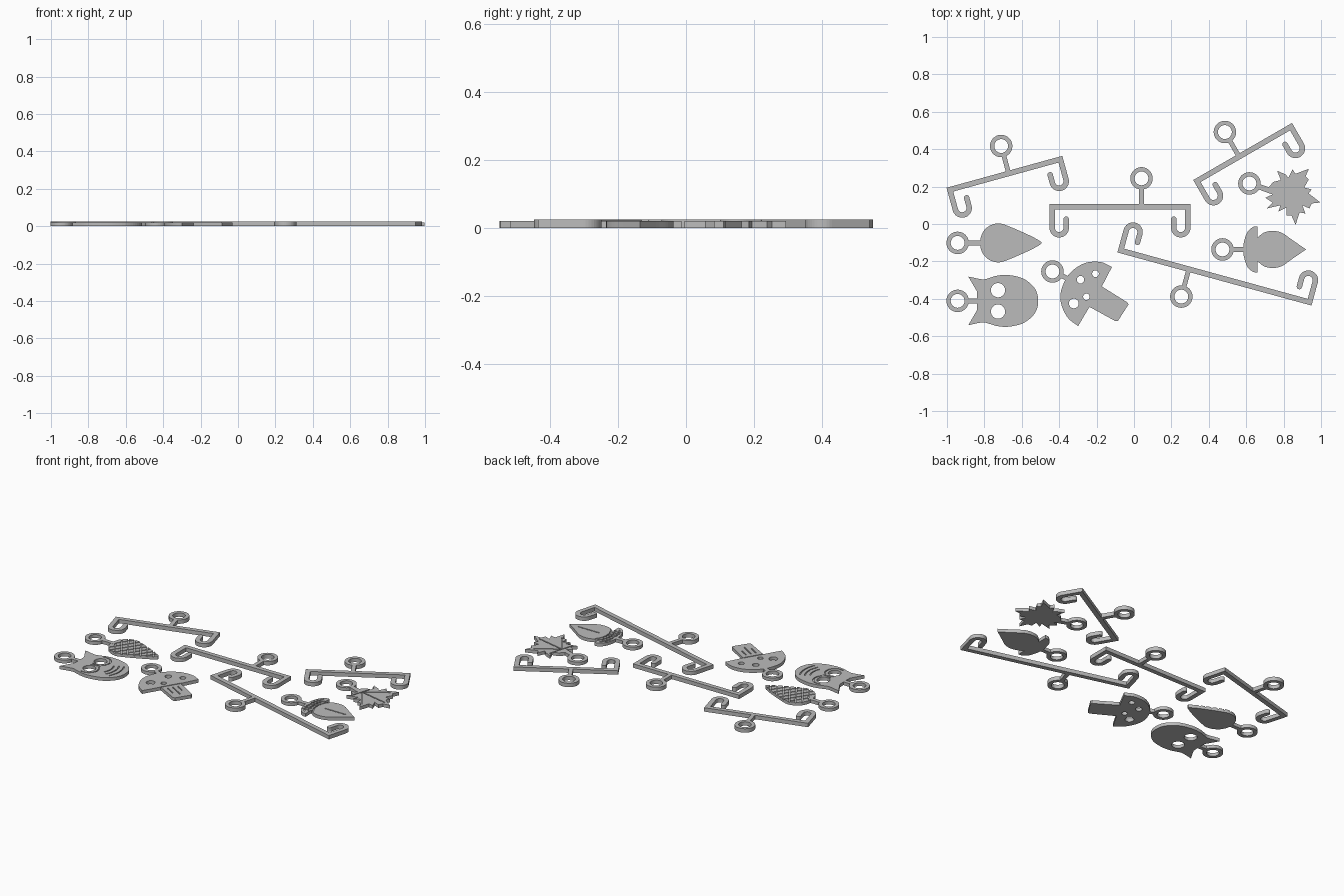
import bpy, bmesh, math
from mathutils import Vector as V, Matrix

if "Cube" in bpy.data.objects:
    bpy.data.objects.remove(bpy.data.objects["Cube"])

BAR_H, CHARM_H, GROOVE_Z = 0.025, 0.021, 0.015
grey = bpy.data.materials.new("grey plastic")
grey.diffuse_color = (0.5, 0.5, 0.5, 1)
grey.use_nodes = True
grey.node_tree.nodes["Principled BSDF"].inputs["Base Color"].default_value = grey.diffuse_color


def prism(name, pts, z0, z1):
    """Extrude a closed outline from z0 to z1."""
    bm = bmesh.new()
    face = bm.faces.new([bm.verts.new((p[0], p[1], z0)) for p in pts])
    face.normal_update()
    if face.normal.z > 0:
        face.normal_flip()
    ext = bmesh.ops.extrude_face_region(bm, geom=[face], use_keep_orig=True)
    verts = [g for g in ext["geom"] if isinstance(g, bmesh.types.BMVert)]
    bmesh.ops.translate(bm, verts=verts, vec=(0, 0, z1 - z0))
    bmesh.ops.recalc_face_normals(bm, faces=bm.faces)
    me = bpy.data.meshes.new(name)
    bm.to_mesh(me)
    bm.free()
    me.materials.append(grey)
    ob = bpy.data.objects.new(name, me)
    bpy.context.collection.objects.link(ob)
    return ob


def combine(target, others, op):
    """Apply a boolean with each helper, then remove the helper."""
    for o in others:
        mod = target.modifiers.new("b", "BOOLEAN")
        mod.operation, mod.object, mod.solver = op, o, "EXACT"
        bpy.context.view_layer.objects.active = target
        bpy.ops.object.modifier_apply(modifier=mod.name)
        bpy.data.objects.remove(o)


def arc(cx, cy, r, a0, a1, n=16):
    return [(cx + r * math.cos(math.radians(a0 + (a1 - a0) * i / n)),
             cy + r * math.sin(math.radians(a0 + (a1 - a0) * i / n))) for i in range(n + 1)]


def circle(x, y, r):
    return arc(x, y, r, 0, 360, 40)[:-1]


def smooth(pts, n=5):
    """Closed curve through points; a third value marks a sharp corner."""
    out, c = [], len(pts)
    for i in range(c):
        pm, p0, p1, p2 = (V(pts[(i + k) % c][:2]) for k in (-1, 0, 1, 2))
        t0 = p1 - p0 if len(pts[i]) > 2 else (p1 - pm) / 2
        t1 = p1 - p0 if len(pts[(i + 1) % c]) > 2 else (p2 - p0) / 2
        for s in (k / n for k in range(n)):
            out.append(p0 * (2*s**3 - 3*s*s + 1) + t0 * (s**3 - 2*s*s + s)
                       + p1 * (3*s*s - 2*s**3) + t1 * (s**3 - s*s))
    return out


def mirrored(half, axis):
    """Close a half outline by mirroring it across y = axis."""
    low = [(p[0], 2 * axis - p[1], *p[2:]) for p in reversed(half) if abs(p[1] - axis) > 1e-4]
    return half + low


def ribbon(path, w, round_ends=False):
    """Outline of a path with constant width and mitred corners."""
    P = [V(p[:2]) for p in path]
    left, right = [], []
    for i, p in enumerate(P):
        d0 = (p - P[i - 1]).normalized() if i else (P[1] - p).normalized()
        d1 = (P[i + 1] - p).normalized() if i < len(P) - 1 else d0
        n0, n1 = V((-d0.y, d0.x)), V((-d1.y, d1.x))
        m = (n0 + n1).normalized()
        m *= w / 2 / max(m.dot(n0), 0.3)
        left.append(p + m)
        right.append(p - m)

    def cap(p, d):
        a = math.degrees(math.atan2(d.y, d.x))
        return [V(q) for q in arc(p.x, p.y, w / 2, a + 90, a - 90, 8)[1:-1]] if round_ends else []
    return left + cap(P[-1], P[-1] - P[-2]) + right[::-1] + cap(P[0], P[0] - P[1])


def add_ring(ob, c, end, h, r_out, r_in, w):
    """Hanging ring with a short stem."""
    c, end = V(c), V(end)
    start = c + (end - c).normalized() * (r_out + r_in) / 2
    combine(ob, [prism("stem", ribbon([start, end], w), 0, h),
                 prism("ring", circle(*c, r_out), 0, h)], "UNION")
    combine(ob, [prism("hole", circle(*c, r_in), -0.05, 0.05)], "DIFFERENCE")


def holes(ob, specs):
    combine(ob, [prism("hole", circle(*s), -0.05, 0.05) for s in specs], "DIFFERENCE")


def grooves(ob, paths, w=0.007):
    combine(ob, [prism("groove", ribbon(p, w), GROOVE_Z, 0.05) for p in paths], "DIFFERENCE")


# Hanger bars: a hook at each end, a ring on top
def hanger(name, cx, cy, angle, half, ring_u):
    w, r = 0.029, 0.0375
    e = half - w / 2
    hook = [(e, 0)] + arc(e - r, -0.112, r, 0, -180, 18) + [(e - 2 * r, -0.066)]
    path = [(-x, y) for x, y in reversed(hook)] + hook
    ob = prism(name, ribbon(path, w, True), 0, BAR_H)
    add_ring(ob, (ring_u, 0.152), (ring_u, 0.0), BAR_H, 0.06, 0.037, 0.025)
    ob.data.transform(Matrix.Translation((cx, cy, 0)) @ Matrix.Rotation(math.radians(angle), 4, "Z"))


hanger("left_hanger", -0.689, 0.265, 15.4, 0.321, 0.02)
hanger("middle_hanger", -0.075, 0.092, 0, 0.377, 0.115)
hanger("right_hanger", 0.588, 0.375, 30, 0.305, -0.03)
hanger("long_hanger", 0.434, -0.28, 164.7, 0.538, 0.146)

# Pine cone with a diamond lattice
Y = -0.101
cone = prism("pine_cone", smooth(mirrored([
    (-0.82, Y), (-0.819, -0.07), (-0.8, -0.032), (-0.765, -0.006), (-0.72, 0.003),
    (-0.665, -0.014), (-0.56, -0.06), (-0.505, -0.09), (-0.495, Y)], Y)), 0, CHARM_H)
lattice = []
for k in range(9):
    x = -0.88 + 0.045 * k
    for s in (1, -1):
        y0, y1 = Y - s * 0.12, Y + s * 0.12
        t = max(0, (-0.81 - x) / 0.16)
        lattice.append([(x + 0.16 * t, y0 + (y1 - y0) * t), (x + 0.16, y1)])
grooves(cone, lattice)
add_ring(cone, (-0.943, Y), (-0.8, Y), CHARM_H, 0.06, 0.037, 0.026)

# Owl with ears, open eyes, beak and feather lines
Y = -0.411
owl = prism("owl", smooth(mirrored([
    (-0.838, Y), (-0.84, -0.36, 1), (-0.886, -0.281, 1), (-0.81, -0.296), (-0.775, -0.289),
    (-0.73, -0.276), (-0.67, -0.273), (-0.59, -0.293), (-0.53, -0.345), (-0.512, Y)], Y)), 0, CHARM_H)
holes(owl, [(-0.727, Y + 0.057, 0.038), (-0.727, Y - 0.057, 0.038)])
lines = [arc(-0.727, Y + s * 0.06, 0.058, s * -50, s * 110) for s in (1, -1)]
lines += [[(-0.75, Y + 0.012), (-0.695, Y), (-0.75, Y - 0.012)]]
lines += [arc(-0.72, Y, r, -a, a) for r, a in ((0.105, 28), (0.135, 30), (0.165, 28))]
grooves(owl, lines)
add_ring(owl, (-0.943, Y), (-0.82, Y), CHARM_H, 0.06, 0.037, 0.026)

# Mushroom with a spotted cap and a lined stalk
mushroom = prism("mushroom", smooth([
    (-0.118, -0.23, 1), (-0.18, -0.203), (-0.265, -0.21), (-0.345, -0.265), (-0.388, -0.35),
    (-0.39, -0.425), (-0.355, -0.5), (-0.299, -0.546, 1), (-0.238, -0.443, 1), (-0.1, -0.519, 1),
    (-0.086, -0.518, 1), (-0.03, -0.431, 1), (-0.034, -0.42, 1), (-0.172, -0.334, 1)]), 0, CHARM_H)
holes(mushroom, [(-0.206, -0.266, 0.018), (-0.286, -0.298, 0.02),
                 (-0.255, -0.389, 0.017), (-0.322, -0.425, 0.026)])
ax, side = V((0.857, -0.515)), V((0.515, 0.857))
root = V((-0.205, -0.389))
grooves(mushroom, [[root - side * 0.062, root + side * 0.062]] +
        [[root + ax * 0.03 + side * s, root + ax * b + side * s]
         for s, b in ((-0.032, 0.1), (0, 0.13), (0.032, 0.09))])
add_ring(mushroom, (-0.436, -0.254), (-0.335, -0.3), CHARM_H, 0.06, 0.037, 0.026)

# Acorn with a textured cap and a centre line
Y = -0.136
acorn = prism("acorn", smooth(mirrored([
    (0.585, Y), (0.587, -0.1), (0.605, -0.045), (0.635, -0.017), (0.66, -0.013, 1),
    (0.66, -0.073, 1), (0.695, -0.046), (0.74, -0.037), (0.79, -0.047), (0.85, -0.088),
    (0.92, Y, 1)], Y)), 0, CHARM_H)
grooves(acorn, [[(0.71, Y), (0.86, Y)], arc(0.78, Y, 0.125, 140, 220)] +
        [arc(0.78, Y, r, 145, 215) for r in (0.15, 0.175)] +
        [[(0.6, Y + 0.025 * k), (0.65, Y + 0.022 * k)] for k in range(-3, 4)])
add_ring(acorn, (0.473, Y), (0.605, Y), CHARM_H, 0.06, 0.037, 0.026)

# Maple leaf with veins
leaf = prism("maple_leaf", [
    (0.71, 0.185), (0.745, 0.225), (0.785, 0.235), (0.765, 0.285), (0.81, 0.265), (0.826, 0.248),
    (0.848, 0.292), (0.863, 0.268), (0.935, 0.295), (0.917, 0.254), (0.934, 0.238), (0.91, 0.195),
    (0.95, 0.185), (0.934, 0.163), (0.997, 0.115), (0.95, 0.11), (0.938, 0.083), (0.9, 0.1),
    (0.917, 0.056), (0.885, 0.062), (0.864, -0.005), (0.842, 0.045), (0.815, 0.045), (0.815, 0.088),
    (0.772, 0.066), (0.783, 0.1), (0.71, 0.083), (0.741, 0.115), (0.703, 0.14), (0.74, 0.158),
    (0.66, 0.187), (0.66, 0.21)], 0, CHARM_H)
hub = (0.76, 0.172)
grooves(leaf, [[hub, tip] for tip in
               ((0.95, 0.13), (0.9, 0.262), (0.852, 0.04), (0.785, 0.26), (0.735, 0.1))])
add_ring(leaf, (0.617, 0.217), (0.72, 0.185), CHARM_H, 0.06, 0.037, 0.024)
